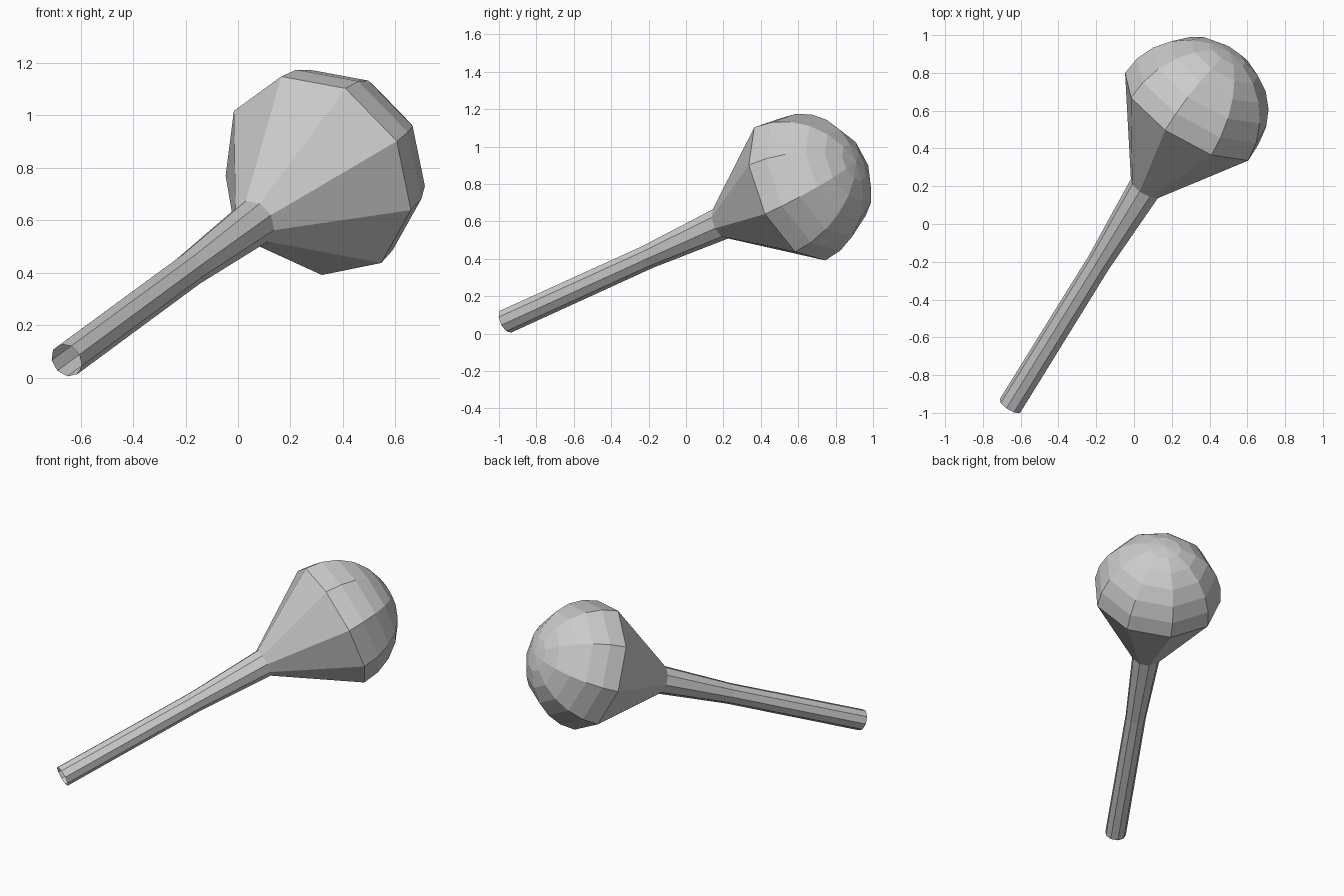
import bpy, bmesh
from math import sin, cos, pi, radians
from mathutils import Vector

if "Cube" in bpy.data.objects:
    bpy.data.objects.remove(bpy.data.objects["Cube"])

SIDES = 9
HEAD_R = 0.412
HEAD = Vector((0.303, 0.583, 0.77))                 # centre of the widest ring
axis = Vector((0.491, 0.793, 0.361)).normalized()   # handle to dome tip
u = Vector((0.107, -0.218, 0.333))
u = (u - axis * u.dot(axis)).normalized()
v = axis.cross(u)


def lathe(name, profile, tip=None):
    """Spin (distance along axis, radius) pairs into a flat-sided shell, open at the start."""
    bm = bmesh.new()
    rings = []
    for d, r in profile:
        c = HEAD + axis * d
        rings.append([bm.verts.new(c + r * (u * cos(2 * pi * i / SIDES) + v * sin(2 * pi * i / SIDES)))
                      for i in range(SIDES)])
    for a, b in zip(rings, rings[1:]):
        for i in range(SIDES):
            j = (i + 1) % SIDES
            bm.faces.new((a[i], a[j], b[j], b[i]))
    if tip is not None:
        t = bm.verts.new(HEAD + axis * tip)
        for i in range(SIDES):
            bm.faces.new((rings[-1][i], rings[-1][(i + 1) % SIDES], t))
    me = bpy.data.meshes.new(name)
    bm.to_mesh(me)
    bm.free()
    ob = bpy.data.objects.new(name, me)
    bpy.context.collection.objects.link(ob)
    return ob


# Hollow handle, slightly widening towards the neck
NECK = (-0.495, 0.09)
lathe("handle", [(-1.948, 0.067), (-0.99, 0.066), NECK])

# Flared cone and faceted dome
dome = [(HEAD_R * sin(radians(a)), HEAD_R * cos(radians(a))) for a in range(0, 90, 15)]
lathe("head", [NECK] + dome, tip=HEAD_R)
